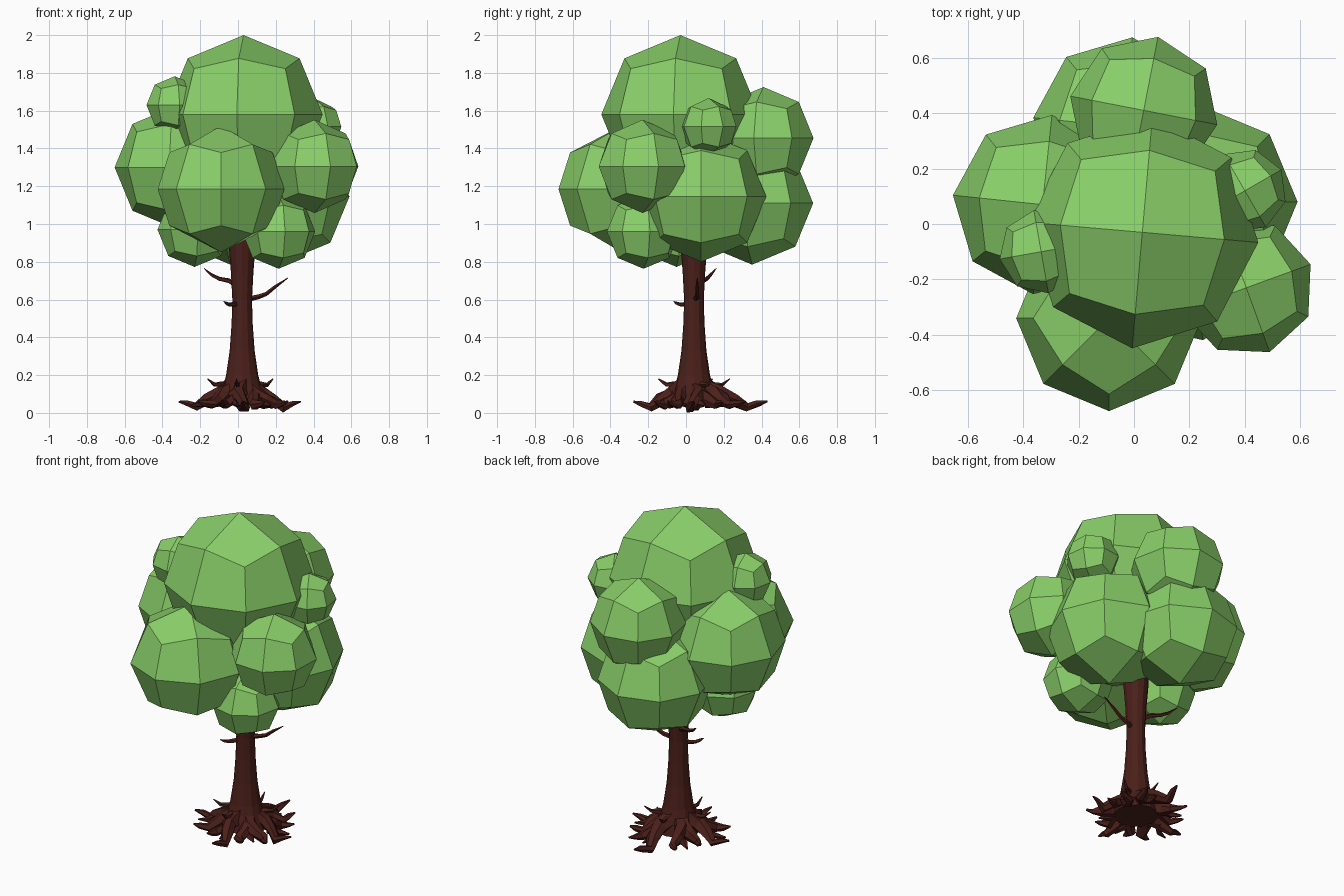
import bpy, bmesh, math, random
from mathutils import Vector, Matrix

if "Cube" in bpy.data.objects:
    bpy.data.objects.remove(bpy.data.objects["Cube"])

random.seed(7)


def material(name, color):
    m = bpy.data.materials.new(name)
    m.diffuse_color = (*color, 1)
    m.use_nodes = True
    m.node_tree.nodes["Principled BSDF"].inputs["Base Color"].default_value = m.diffuse_color
    return m


LEAF = material("leaf_green", (0.25, 0.62, 0.14))
BARK = material("bark_brown", (0.07, 0.014, 0.01))


def finish(bm, name, mat):
    bmesh.ops.recalc_face_normals(bm, faces=bm.faces)
    mesh = bpy.data.meshes.new(name)
    bm.to_mesh(mesh)
    bm.free()
    mesh.materials.append(mat)
    obj = bpy.data.objects.new(name, mesh)
    bpy.context.collection.objects.link(obj)
    return obj


def leaf_clump(name, center, radius, turn):
    """Low-poly ball: a cube cut 2x2 per side and pushed out to a sphere."""
    bm = bmesh.new()
    bmesh.ops.create_cube(bm, size=2)
    bmesh.ops.subdivide_edges(bm, edges=bm.edges[:], cuts=1, use_grid_fill=True)
    spin = Matrix.Rotation(math.radians(turn), 3, 'Z')
    for v in bm.verts:
        v.co = spin @ (v.co.normalized() * radius) + Vector(center)
    finish(bm, name, LEAF)


def tube(bm, path, radii, sides, jitter=0.0):
    """Capped faceted tube along a path, with optional gnarling."""
    path = [Vector(p) for p in path]
    rings = []
    for i, (p, r) in enumerate(zip(path, radii)):
        t = (path[min(i + 1, len(path) - 1)] - path[max(i - 1, 0)]).normalized()
        ref = Vector((0, 0, 1)) if abs(t.z) < 0.9 else Vector((0, 1, 0))
        a = t.cross(ref).normalized()
        b = a.cross(t)
        ring = []
        for k in range(sides):
            ang = 2 * math.pi * k / sides
            rr = r * (1 + random.uniform(-jitter, jitter))
            co = p + (a * math.cos(ang) + b * math.sin(ang)) * rr
            co.z = max(co.z, 0.0)
            ring.append(bm.verts.new(co))
        rings.append(ring)
    for r0, r1 in zip(rings, rings[1:]):
        for k in range(sides):
            j = (k + 1) % sides
            bm.faces.new((r0[k], r0[j], r1[j], r1[k]))
    bm.faces.new(rings[0][::-1])
    bm.faces.new(rings[-1])


# Foliage
clumps = [
    ("crown_top", (0.03, -0.03, 1.58), 0.42, -5),
    ("clump_front", (-0.09, -0.34, 1.185), 0.335, 45),
    ("clump_left", (-0.33, 0.07, 1.30), 0.325, -6),
    ("clump_right_front", (0.405, -0.23, 1.305), 0.247, 20),
    ("clump_right", (0.245, 0.08, 1.145), 0.345, 0),
    ("clump_right_small", (0.40, 0.12, 1.515), 0.152, 30),
    ("clump_back_high", (0.035, 0.41, 1.455), 0.27, -11),
    ("clump_back_low", (-0.04, 0.35, 1.11), 0.325, -6),
    ("clump_left_small", (-0.335, -0.10, 1.63), 0.152, 10),
    ("clump_low_right", (0.215, -0.225, 0.96), 0.197, 10),
    ("clump_low_left", (-0.23, -0.05, 0.97), 0.197, 5),
]
for c in clumps:
    leaf_clump(*c)

# Trunk
CX, CY = 0.022, 0.042
profile = [(0.05, 0.125), (0.10, 0.115), (0.15, 0.098), (0.20, 0.085), (0.33, 0.066),
           (0.47, 0.056), (0.60, 0.052), (0.75, 0.060), (0.90, 0.072), (1.15, 0.075)]
bm = bmesh.new()
tube(bm, [(CX, CY, z) for z, r in profile], [r for z, r in profile], 12)
finish(bm, "trunk", BARK)

# Roots: (angle, length) around the trunk foot
roots = [(0, 0.31), (33, 0.27), (62, 0.31), (86, 0.39), (122, 0.30), (152, 0.27),
         (182, 0.335), (216, 0.29), (246, 0.25), (270, 0.32), (300, 0.24), (330, 0.28)]
bm = bmesh.new()
for i, (deg, length) in enumerate(roots):
    wave = 0.022 * (-1) ** i
    ang = math.radians(deg)
    out = Vector((math.cos(ang), math.sin(ang), 0))
    side = Vector((-out.y, out.x, 0))

    def at(f, s, z):
        return Vector((CX, CY, z)) + out * (length * f) + side * s

    low = 0.045 if i % 3 else 0.03
    path = [at(0.15, 0, 0.13), at(0.36, wave, 0.10), at(0.55, 0.3 * wave, 0.07),
            at(0.72, -wave, low), at(0.87, -0.3 * wave, 0.05), at(1.0, 0.0, 0.06)]
    tube(bm, path, [0.055, 0.045, 0.034, 0.026, 0.016, 0.005], 6, 0.25)
    # Side fork on every other root
    if i % 2 == 0:
        fork = [at(0.5, 0, 0.07), at(0.65, 2 * wave, 0.045), at(0.82, 2.8 * wave, 0.04)]
        tube(bm, fork, [0.026, 0.018, 0.005], 5, 0.2)
# Thin upper rootlets
for deg in (20, 80, 185, 250):
    ang = math.radians(deg)
    pts = [(0.06, 0.13), (0.11, 0.15), (0.15, 0.15), (0.19, 0.18)]
    tube(bm, [(CX + d * math.cos(ang + d), CY + d * math.sin(ang + d), z) for d, z in pts],
         [0.022, 0.016, 0.011, 0.003], 5, 0.2)
finish(bm, "roots", BARK)

# Twigs
twigs = {
    "twig_right": [(0.04, 0.045, 0.60), (0.11, 0.06, 0.615), (0.15, 0.06, 0.63),
                   (0.20, 0.06, 0.67), (0.265, 0.06, 0.715)],
    "twig_left": [(0.0, 0.06, 0.67), (-0.05, 0.09, 0.70), (-0.10, 0.11, 0.71),
                  (-0.14, 0.13, 0.73), (-0.18, 0.16, 0.765)],
    "twig_short": [(0.01, 0.03, 0.58), (-0.02, -0.005, 0.575), (-0.045, -0.03, 0.573),
                   (-0.06, -0.05, 0.58), (-0.075, -0.065, 0.59)],
}
for name, path in twigs.items():
    bm = bmesh.new()
    tube(bm, path, [0.016, 0.013, 0.011, 0.009, 0.002], 5)
    finish(bm, name, BARK)
